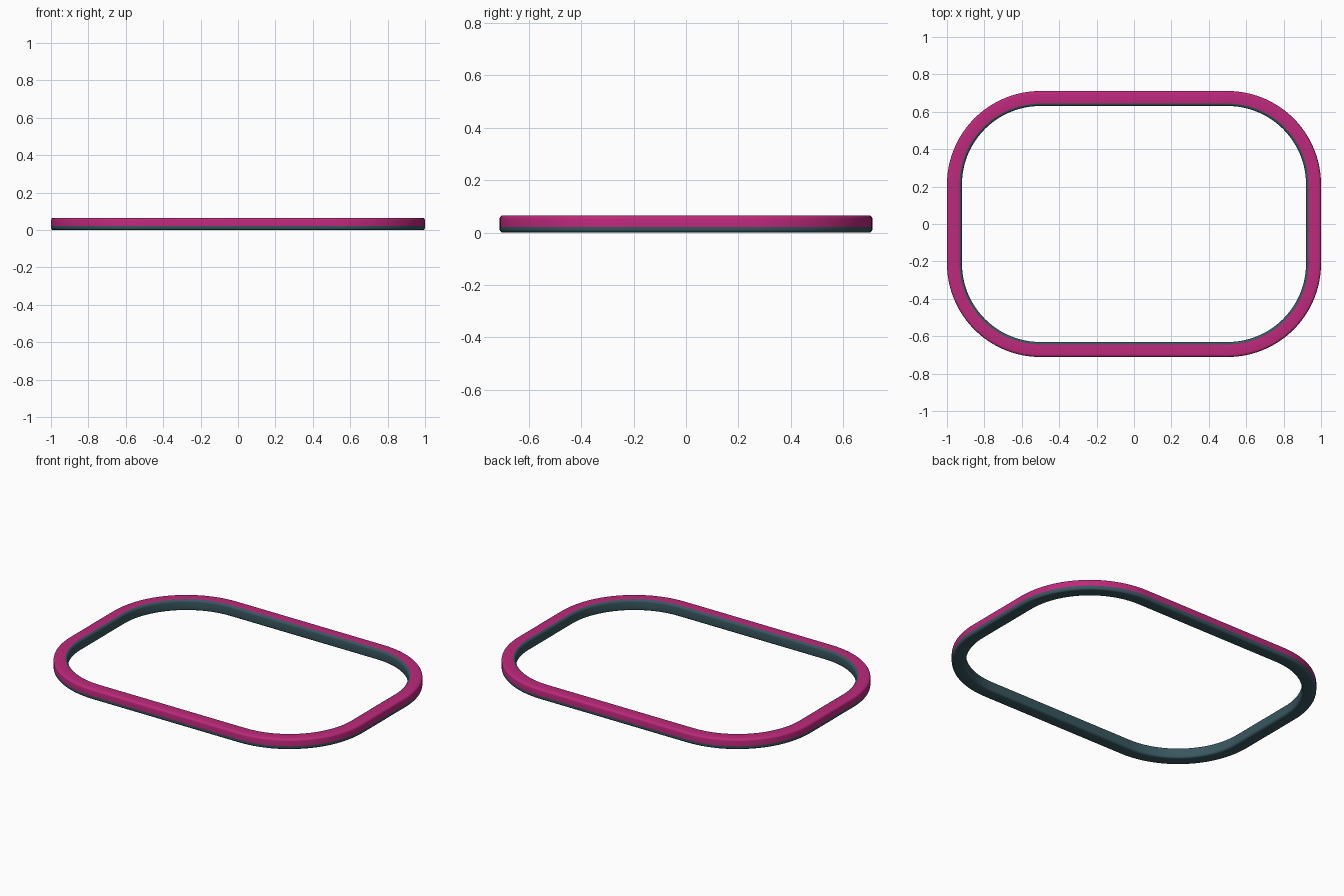
import bpy, bmesh
from math import sin, cos, pi

if "Cube" in bpy.data.objects:
    bpy.data.objects.remove(bpy.data.objects["Cube"])

HX, HY, R = 1.0, 0.711, 0.5          # outer half sizes and corner radius
W, H, B = 0.08, 0.065, 0.013         # band width, height, edge rounding
SPLIT = 0.022                        # colour change on the outer wall
ARC, EDGE = 24, 4


def corner(cx, cy, r, start, n):
    return [(cx + r * cos(start + i * pi / 2 / n), cy + r * sin(start + i * pi / 2 / n))
            for i in range(n + 1)]


def material(name, rgb):
    m = bpy.data.materials.new(name)
    m.diffuse_color = (*rgb, 1)
    m.use_nodes = True
    m.node_tree.nodes["Principled BSDF"].inputs["Base Color"].default_value = m.diffuse_color
    return m


# Cross-section (x outward, z up), starting at the colour split on the outer wall
profile = [(0, SPLIT)]
profile += corner(-B, H - B, B, 0, EDGE)
top_end = len(profile)               # inner end of the coloured top face
profile += corner(B - W, H - B, B, pi / 2, EDGE)
profile += corner(B - W, B, B, pi, EDGE)
profile += corner(-B, B, B, 1.5 * pi, EDGE)

# Rounded rectangle path: corner centres and outward directions
path = []
for k, (sx, sy) in enumerate([(1, 1), (-1, 1), (-1, -1), (1, -1)]):
    for dx, dy in corner(0, 0, 1, k * pi / 2, ARC):
        path.append((sx * (HX - R), sy * (HY - R), dx, dy))

# Sweep the section around the path
bm = bmesh.new()
rings = [[bm.verts.new((cx + dx * (R + d), cy + dy * (R + d), z)) for d, z in profile]
         for cx, cy, dx, dy in path]
n = len(profile)
for i, a in enumerate(rings):
    b = rings[(i + 1) % len(rings)]
    for j in range(n):
        k = (j + 1) % n
        f = bm.faces.new((a[j], b[j], b[k], a[k]))
        f.material_index = 0 if j < top_end else 1
bmesh.ops.recalc_face_normals(bm, faces=bm.faces)

mesh = bpy.data.meshes.new("rounded_frame")
bm.to_mesh(mesh)
bm.free()
mesh.materials.append(material("magenta", (0.51, 0.022, 0.2)))
mesh.materials.append(material("dark_teal", (0.04, 0.095, 0.115)))
frame = bpy.data.objects.new("rounded_frame", mesh)
bpy.context.collection.objects.link(frame)

# Smooth shading
bpy.context.view_layer.objects.active = frame
frame.select_set(True)
bpy.ops.object.shade_smooth_by_angle(angle=pi / 6)
